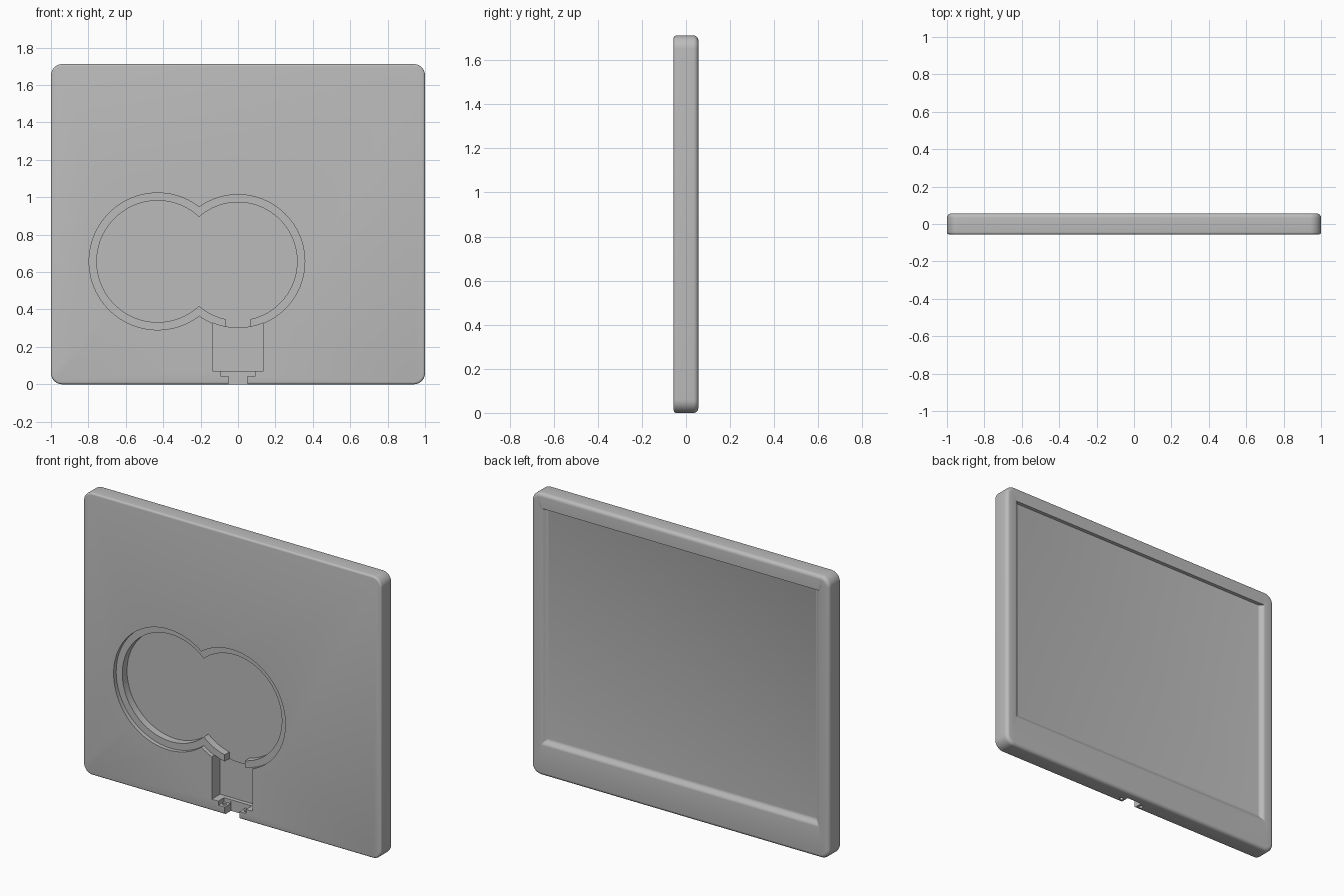
import bpy, bmesh
from math import sin, cos, pi, sqrt, radians

if "Cube" in bpy.data.objects:
    bpy.data.objects.remove(bpy.data.objects["Cube"], do_unlink=True)

gray = bpy.data.materials.new("plain gray")
gray.use_nodes = True
gray.diffuse_color = (0.5, 0.5, 0.5, 1)
gray.node_tree.nodes["Principled BSDF"].inputs["Base Color"].default_value = (0.5, 0.5, 0.5, 1)

FRONT, BACK, HEIGHT = -0.056, 0.056, 1.712


def rounded_rect(x, z0, z1, r, steps=10):
    """Outline in the xz plane, the same point count for every size."""
    corners = [(x - r, z1 - r), (r - x, z1 - r), (r - x, z0 + r), (x - r, z0 + r)]
    return [(cx + r * cos(a), cz + r * sin(a))
            for q, (cx, cz) in enumerate(corners)
            for a in [(q + i / steps) * pi / 2 for i in range(steps + 1)]]


def circle(cx, cz, r, n=96):
    return [(cx + r * cos(2 * pi * i / n), cz + r * sin(2 * pi * i / n)) for i in range(n)]


def box(x0, x1, z0, z1):
    return [(x0, z0), (x1, z0), (x1, z1), (x0, z1)]


def loft(name, rings):
    """Solid through a list of (outline, y) rings, capped at both ends."""
    bm = bmesh.new()
    loops = [[bm.verts.new((x, y, z)) for x, z in pts] for pts, y in rings]
    for a, b in zip(loops, loops[1:]):
        for i in range(len(a)):
            j = (i + 1) % len(a)
            bm.faces.new((a[i], a[j], b[j], b[i]))
    bm.faces.new(loops[0][::-1])
    bm.faces.new(loops[-1])
    bmesh.ops.recalc_face_normals(bm, faces=bm.faces)
    mesh = bpy.data.meshes.new(name)
    bm.to_mesh(mesh)
    bm.free()
    mesh.materials.append(gray)
    ob = bpy.data.objects.new(name, mesh)
    bpy.context.collection.objects.link(ob)
    return ob


def cut(target, cutter):
    mod = target.modifiers.new(cutter.name, 'BOOLEAN')
    mod.operation, mod.solver, mod.object = 'DIFFERENCE', 'EXACT', cutter
    bpy.context.view_layer.objects.active = target
    bpy.ops.object.modifier_apply(modifier=mod.name)
    bpy.data.objects.remove(cutter, do_unlink=True)


def pocket(target, name, outline, depth):
    cut(target, loft(name, [(outline, FRONT - 0.05), (outline, FRONT + depth)]))


# Outer shell with rounded rims
def shell_ring(inset):
    return rounded_rect(1 - inset, inset, HEIGHT - inset, 0.06 - inset)


rings = []
for k in range(5):
    a = k / 4 * pi / 2
    rings.append((shell_ring(0.012 * (1 - sin(a))), FRONT + 0.012 * (1 - cos(a))))
for k in range(7):
    a = k / 6 * pi / 2
    rings.append((shell_ring(0.022 * (1 - cos(a))), BACK - 0.022 * (1 - sin(a))))

# Sunken back panel: soft slope on three sides, square step at the top
for k in range(9):
    t = k / 8
    drop = 0.02 * (1 - cos(pi * t)) / 2
    outline = rounded_rect(0.935 - 0.035 * t, 0.185 + 0.04 * t, 1.622 - 0.002 * t, 0.006)
    rings.append((outline, BACK - drop))
body = loft("display_frame", rings)

# Double round recess with a ledge
LEFT, RIGHT, MID = -0.43, 0.0, 0.657
pocket(body, "ledge_left", circle(LEFT, MID, 0.366), 0.025)
pocket(body, "ledge_right", circle(RIGHT, MID, 0.357), 0.025)
pocket(body, "recess_left", circle(LEFT, MID, 0.325), 0.07)
pocket(body, "recess_right", circle(RIGHT, MID, 0.316), 0.07)

# Cable channel, ending in an arc below the ledge
arc = [(x, MID - sqrt(0.356 ** 2 - x * x)) for x in [0.137 - 0.274 * i / 16 for i in range(17)]]
pocket(body, "cable_channel", [(-0.137, 0.07), (0.137, 0.07)] + arc, 0.08)
pocket(body, "ledge_gap", box(-0.068, 0.068, 0.28, 0.36), 0.07)

# Plug seat and bottom exit
pocket(body, "plug_seat", box(-0.093, 0.093, 0.045, 0.08), 0.055)
pocket(body, "cable_exit", box(-0.05, 0.05, -0.05, 0.06), 0.06)

# Screw holes beside the exit
for side in (-1, 1):
    bpy.ops.mesh.primitive_cylinder_add(vertices=24, radius=0.012, depth=0.14,
                                        location=(0.073 * side, -0.025, 0.02))
    cut(body, bpy.context.object)

bpy.ops.object.select_all(action='DESELECT')
body.select_set(True)
bpy.context.view_layer.objects.active = body
bpy.ops.object.shade_smooth_by_angle(angle=radians(35))
